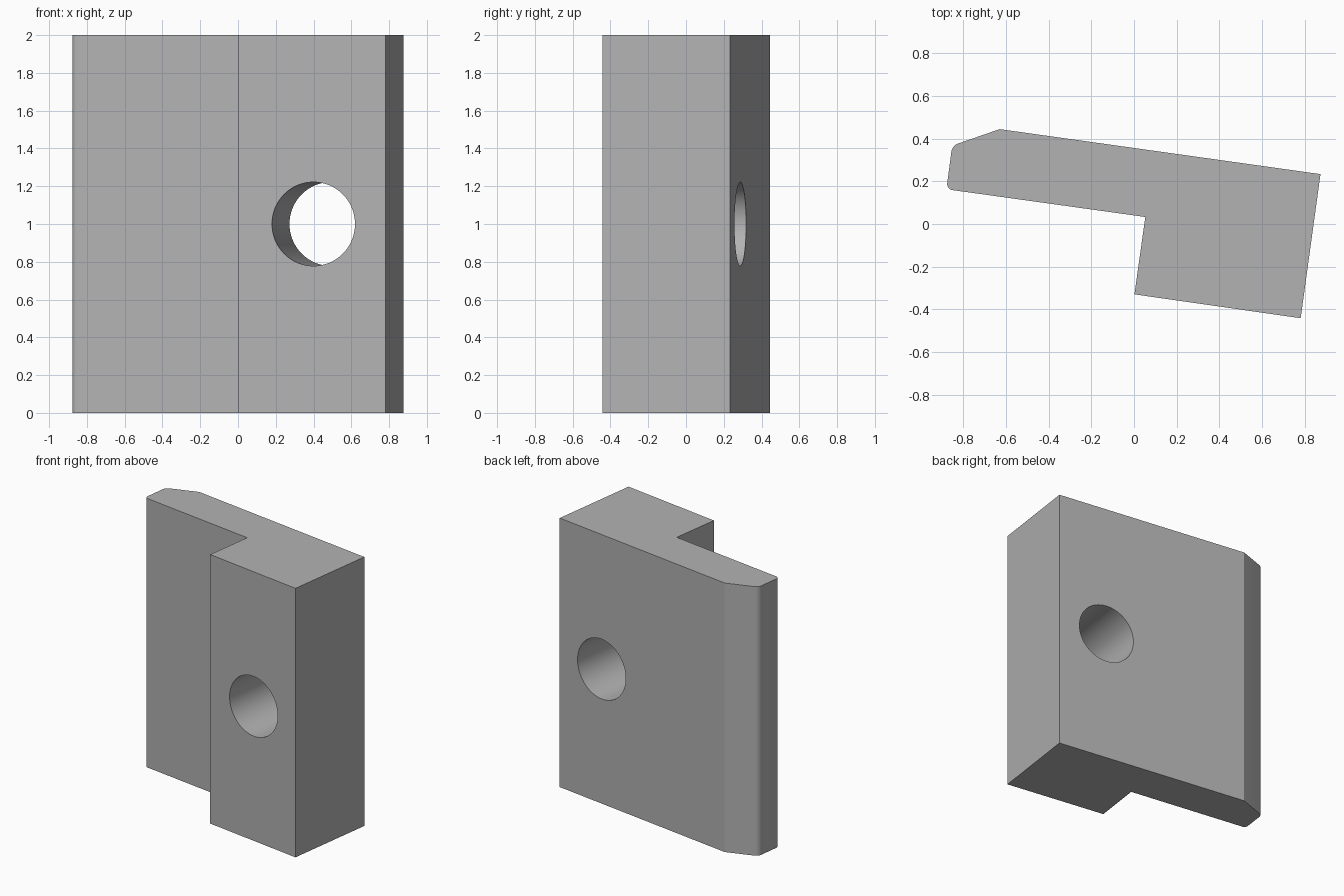
import bpy
import bmesh
import math
from mathutils import Vector

cube = bpy.data.objects.get("Cube")
if cube:
    bpy.data.objects.remove(cube, do_unlink=True)

HEIGHT = 2.0
TILT = math.radians(-7.85)

grey = bpy.data.materials.new("plain_grey")
grey.use_nodes = True
grey.diffuse_color = (0.45, 0.45, 0.45, 1)
grey.node_tree.nodes["Principled BSDF"].inputs["Base Color"].default_value = grey.diffuse_color

# L-shaped outline; the first two corners are the rounded lip of the thin flange
outline = [(-0.853, 0.368), (-0.88, 0.163), (0.053, 0.033), (0.002, -0.33),
           (0.782, -0.442), (0.875, 0.234), (-0.63, 0.445)]

bm = bmesh.new()
base = bm.faces.new([bm.verts.new((x, y, 0)) for x, y in outline])
top = bmesh.ops.extrude_face_region(bm, geom=[base])["geom"]
bmesh.ops.translate(bm, vec=(0, 0, HEIGHT),
                    verts=[g for g in top if isinstance(g, bmesh.types.BMVert)])
bmesh.ops.recalc_face_normals(bm, faces=bm.faces)

# Round the upright edges of the lip
lip = [e for e in bm.edges
       if abs(e.verts[0].co.z - e.verts[1].co.z) > 1 and e.verts[0].co.x < -0.8]
bmesh.ops.bevel(bm, geom=lip, offset=0.028, segments=8, profile=0.5, affect="EDGES")

mesh = bpy.data.meshes.new("angled_block")
bm.to_mesh(mesh)
bm.free()
block = bpy.data.objects.new("angled_block", mesh)
bpy.context.collection.objects.link(block)
mesh.materials.append(grey)

# Bore a round hole square through the thick part
axis = Vector((-math.sin(TILT), math.cos(TILT), 0))
bpy.ops.mesh.primitive_cylinder_add(vertices=64, radius=0.222, depth=2,
                                    location=(0.446, -0.05, HEIGHT / 2))
cutter = bpy.context.object
cutter.name = "hole_cutter"
cutter.hide_render = True
cutter.rotation_euler = axis.to_track_quat("Z", "Y").to_euler()
cutter.data.materials.append(grey)

bore = block.modifiers.new("bore", "BOOLEAN")
bore.operation = "DIFFERENCE"
bore.solver = "EXACT"
bore.object = cutter

bpy.ops.object.select_all(action="DESELECT")
block.select_set(True)
bpy.context.view_layer.objects.active = block
bpy.ops.object.modifier_apply(modifier=bore.name)
bpy.data.objects.remove(cutter, do_unlink=True)

# Smooth the bore and lip, keep all other edges crisp
bpy.ops.object.shade_smooth_by_angle(angle=math.radians(20))
